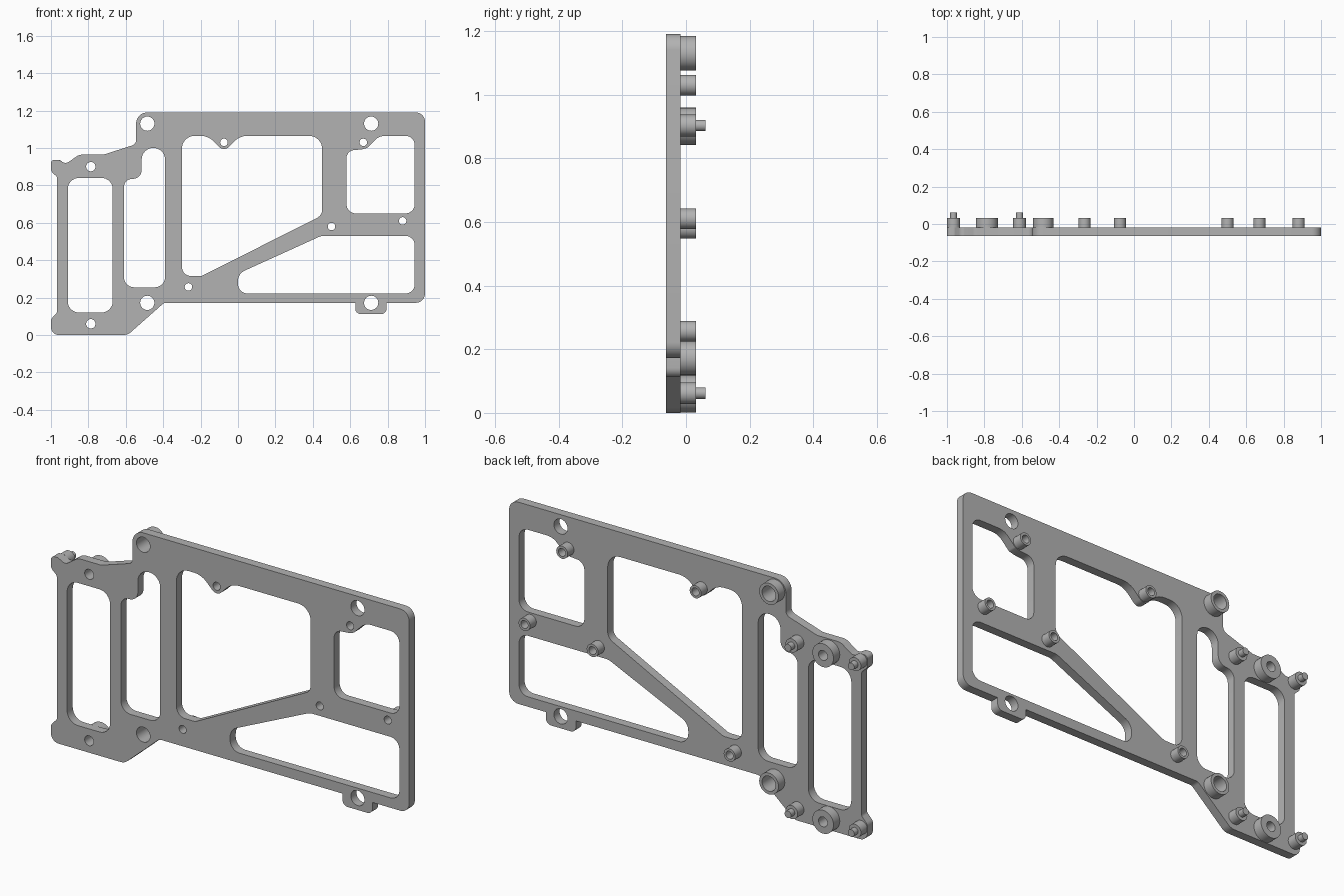
import bpy, bmesh, math
from mathutils import Vector, Matrix

cube = bpy.data.objects.get("Cube")
if cube:
    bpy.data.objects.remove(cube, do_unlink=True)

FRONT, BACK, BOSS_END, PIN_END = -0.063, -0.018, 0.032, 0.062

grey = bpy.data.materials.new("plain grey")
grey.use_nodes = True
grey.diffuse_color = (0.45, 0.45, 0.45, 1)
grey.node_tree.nodes["Principled BSDF"].inputs["Base Color"].default_value = grey.diffuse_color


def rounded(corners, steps=8):
    """Closed outline through (x, z, radius) corners, each corner filleted."""
    outline = []
    count = len(corners)
    for i, (x, z, radius) in enumerate(corners):
        corner = Vector((x, z))
        to_prev = Vector(corners[i - 1][:2]) - corner
        to_next = Vector(corners[(i + 1) % count][:2]) - corner
        half = to_prev.angle(to_next) / 2
        reach = min(radius / math.tan(half), to_prev.length * 0.49, to_next.length * 0.49)
        if reach < 0.001:
            outline.append(corner)
            continue
        to_prev.normalize()
        to_next.normalize()
        centre = corner + (to_prev + to_next).normalized() * (reach / math.cos(half))
        start = corner + to_prev * reach - centre
        end = corner + to_next * reach - centre
        sweep = start.angle(end)
        for s in range(steps + 1):
            t = s / steps
            outline.append(centre + (start * math.sin((1 - t) * sweep)
                                     + end * math.sin(t * sweep)) / math.sin(sweep))
    return outline


def circle(x, z, radius, sides=32):
    turns = [math.tau * i / sides for i in range(sides)]
    return [Vector((x + radius * math.cos(a), z + radius * math.sin(a))) for a in turns]


def add_object(name, mesh):
    mesh.materials.clear()
    mesh.materials.append(grey)
    obj = bpy.data.objects.new(name, mesh)
    bpy.context.collection.objects.link(obj)
    bpy.ops.object.select_all(action="DESELECT")
    obj.select_set(True)
    bpy.context.view_layer.objects.active = obj
    bpy.ops.object.shade_smooth_by_angle()
    return obj


def add_plate(name, outlines):
    """Filled curve with holes, thickened and stood upright."""
    curve = bpy.data.curves.new(name + " outline", "CURVE")
    curve.dimensions = "2D"
    curve.fill_mode = "BOTH"
    curve.extrude = (BACK - FRONT) / 2
    for outline in outlines:
        spline = curve.splines.new("POLY")
        spline.points.add(len(outline) - 1)
        for point, co in zip(spline.points, outline):
            point.co = (co.x, co.y, 0, 1)
        spline.use_cyclic_u = True
    helper = bpy.data.objects.new(name + " helper", curve)
    bpy.context.collection.objects.link(helper)
    graph = bpy.context.evaluated_depsgraph_get()
    mesh = bpy.data.meshes.new_from_object(helper.evaluated_get(graph))
    bpy.data.objects.remove(helper, do_unlink=True)
    mesh.transform(Matrix.Translation((0, (FRONT + BACK) / 2, 0)) @ Matrix.Rotation(math.pi / 2, 4, "X"))
    bm = bmesh.new()
    bm.from_mesh(mesh)
    bmesh.ops.remove_doubles(bm, verts=bm.verts, dist=0.0001)
    bmesh.ops.recalc_face_normals(bm, faces=bm.faces)
    bm.to_mesh(mesh)
    bm.free()
    return add_object(name, mesh)


def add_turned(name, x, z, profile):
    """Revolve a closed (radius, y) profile about the y direction."""
    bm = bmesh.new()
    verts = [bm.verts.new((r, y, 0)) for r, y in profile]
    edges = [bm.edges.new((verts[i - 1], v)) for i, v in enumerate(verts)]
    bmesh.ops.spin(bm, geom=verts + edges, cent=(0, 0, 0), axis=(0, 1, 0),
                   angle=math.tau, steps=32, use_merge=True)
    bmesh.ops.remove_doubles(bm, verts=bm.verts, dist=0.0001)
    bmesh.ops.recalc_face_normals(bm, faces=bm.faces)
    mesh = bpy.data.meshes.new(name)
    bm.to_mesh(mesh)
    bm.free()
    add_object(name, mesh).location = (x, 0, z)


# Outer edge of the plate, clockwise from the top left
outer = [
    (-0.545, 1.19, 0.06), (1, 1.19, 0.05), (1, 0.172, 0.05),
    (0.795, 0.172, 0), (0.795, 0.112, 0.055), (0.627, 0.112, 0.055), (0.627, 0.172, 0),
    (-0.395, 0.172, 0.03), (-0.59, 0, 0.06), (-1, 0, 0.045), (-1, 0.085, 0.03),
    (-0.967, 0.12, 0.02), (-0.967, 0.845, 0.02), (-1, 0.875, 0.03), (-1, 0.937, 0.03),
    (-0.96, 0.937, 0.02), (-0.92, 0.915, 0.03), (-0.85, 0.964, 0.05), (-0.72, 0.964, 0.05),
    (-0.545, 1.02, 0.03),
]

# Large openings
grip_window = [(-0.91, 0.84, 0.06), (-0.67, 0.84, 0.06), (-0.67, 0.12, 0.06), (-0.91, 0.12, 0.06)]
stepped_slot = [
    (-0.515, 1, 0.062), (-0.39, 1, 0.062), (-0.39, 0.255, 0.055),
    (-0.61, 0.255, 0.055), (-0.61, 0.835, 0.045), (-0.515, 0.835, 0.05),
]
main_window = [
    (-0.30, 1.065, 0.07), (-0.16, 1.065, 0.1), (-0.075, 0.98, 0.035), (0.01, 1.065, 0.1),
    (0.45, 1.065, 0.07), (0.45, 0.64, 0.05), (-0.195, 0.315, 0.05), (-0.30, 0.315, 0.05),
]
side_window = [
    (0.58, 0.985, 0.07), (0.66, 0.992, 0.01), (0.69, 1, 0.02), (0.755, 1.065, 0.08),
    (0.945, 1.065, 0.05), (0.945, 0.65, 0.05), (0.58, 0.65, 0.05),
]
lower_window = [
    (0, 0.328, 0.06), (0.445, 0.53, 0.08), (0.945, 0.53, 0.05),
    (0.945, 0.222, 0.05), (0, 0.222, 0.065),
]

# Fixing points: name, places, hole radius, boss radius
mounts = [
    ("corner_boss", [(-0.485, 1.13), (-0.485, 0.172)], 0.038, 0.054),
    ("grip_boss", [(-0.787, 0.90), (-0.787, 0.06)], 0.025, 0.059),
    ("screw_boss", [(-0.265, 0.257), (-0.075, 1.03), (0.67, 1.03), (0.5, 0.58), (0.88, 0.61)],
     0.02, 0.032),
]
plain_holes = [(0.712, 1.13), (0.712, 0.172)]

# Plate with its openings and round holes
outlines = [rounded(c) for c in
            (outer, grip_window, stepped_slot, main_window, side_window, lower_window)]
outlines += [circle(x, z, 0.038) for x, z in plain_holes]
outlines += [circle(x, z, hole) for _, places, hole, _ in mounts for x, z in places]
add_plate("plate", outlines)

# Hollow bosses on the back
for name, places, hole, radius in mounts:
    for i, (x, z) in enumerate(places):
        add_turned(f"{name}_{i + 1}", x, z,
                   [(hole, BACK), (radius, BACK), (radius, BOSS_END), (hole, BOSS_END)])

# Solid bosses with locating pins
for side, x in (("outer", -0.965), ("inner", -0.612)):
    for level, z in (("upper", 0.903), ("lower", 0.062)):
        add_turned(f"{side}_{level}_pin", x, z,
                   [(0, BACK), (0.034, BACK), (0.034, BOSS_END),
                    (0.018, BOSS_END), (0.018, PIN_END), (0, PIN_END)])
